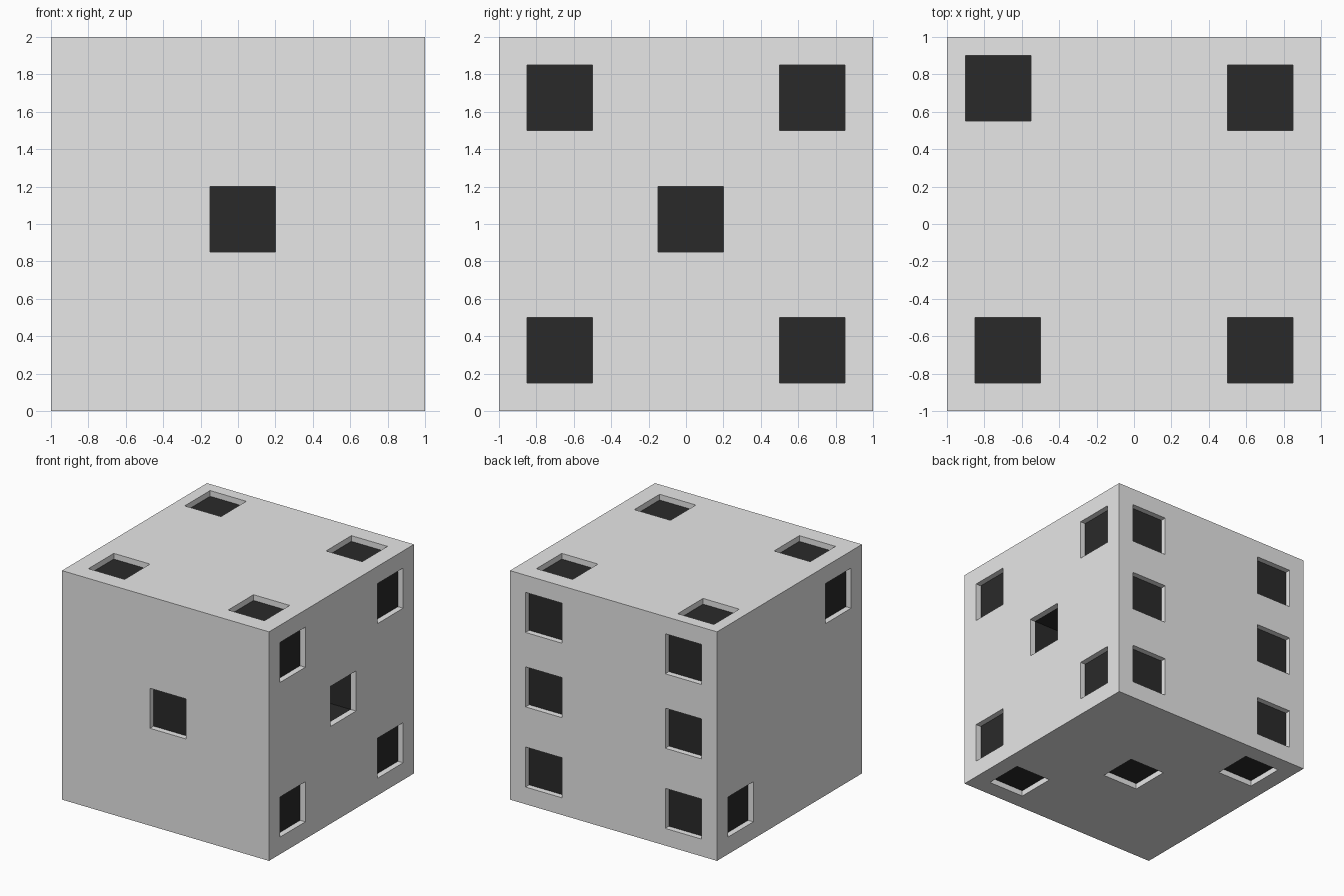
import bpy, bmesh
from mathutils import Vector

if "Cube" in bpy.data.objects:
    bpy.data.objects.remove(bpy.data.objects["Cube"])

PIP, RIM, PIT = 0.35, 0.05, 0.40   # pip width, recess depth, deep pit depth
LO, HI, MID = -0.675, 0.675, 0.025


def material(name, value):
    m = bpy.data.materials.new(name)
    m.use_nodes = True
    col = (value, value, value, 1)
    m.diffuse_color = col
    m.node_tree.nodes["Principled BSDF"].inputs["Base Color"].default_value = col
    return m


def add_box(bm, centre, size):
    verts = bmesh.ops.create_cube(bm, size=1)["verts"]
    bmesh.ops.scale(bm, vec=size, verts=verts)
    bmesh.ops.translate(bm, vec=centre, verts=verts)


def new_object(name, bm):
    mesh = bpy.data.meshes.new(name)
    bm.to_mesh(mesh)
    bm.free()
    obj = bpy.data.objects.new(name, mesh)
    bpy.context.collection.objects.link(obj)
    return obj


# Pip centres per side: (axis, direction) -> positions on the other two axes
CORNERS = [(a, b) for a in (LO, HI) for b in (LO, HI)]
SIDES = {
    (1, -1): [(MID, MID)],                                         # front, one
    (0, -1): [(HI, LO), (LO, HI)],                                 # two
    (2, -1): [(HI, LO), (MID, MID), (LO, HI)],                     # underside, three
    (2, 1): [(LO, LO), (HI, LO), (HI, HI), (-0.725, 0.725)],       # top, four
    (0, 1): CORNERS + [(MID, MID)],                                # five
    (1, 1): CORNERS + [(LO, MID), (HI, MID)],                      # back, six
}

# Die body
bm = bmesh.new()
add_box(bm, (0, 0, 0), (2, 2, 2))
die = new_object("die_body", bm)
die.data.materials.append(material("light grey", 0.8))
die.data.materials.append(material("near black", 0.023))

# Square recess cutters
bm = bmesh.new()
for (axis, sign), spots in SIDES.items():
    for spot in spots:
        centre, size = list(spot), [PIP, PIP]
        centre.insert(axis, sign)
        size.insert(axis, 2 * RIM)
        add_box(bm, centre, size)
cutter = new_object("pip_cutter", bm)
cutter.hide_render = True

mod = die.modifiers.new("pips", 'BOOLEAN')
mod.operation, mod.solver, mod.object = 'DIFFERENCE', 'EXACT', cutter
graph = bpy.context.evaluated_depsgraph_get()
cut_mesh = bpy.data.meshes.new_from_object(die.evaluated_get(graph))
die.modifiers.clear()
die.data = cut_mesh
bpy.data.objects.remove(cutter)

# Deep central pit on the five side
bm = bmesh.new()
bm.from_mesh(die.data)
target = Vector((1 - RIM, MID, MID))
floors = [f for f in bm.faces if (f.calc_center_median() - target).length < 0.02]
ext = bmesh.ops.extrude_face_region(bm, geom=floors)["geom"]
bmesh.ops.translate(bm, vec=(RIM - PIT, 0, 0),
                    verts=[g for g in ext if isinstance(g, bmesh.types.BMVert)])
bmesh.ops.delete(bm, geom=[f for f in floors if f.is_valid], context='FACES_ONLY')

# Dark floors and pit: every face lying wholly below the outer skin
for f in bm.faces:
    inside = all(max(map(abs, v.co)) < 1 - RIM / 2 for v in f.verts)
    f.material_index = 1 if inside else 0
bm.normal_update()
bm.to_mesh(die.data)
bm.free()
die.location.z = 1
